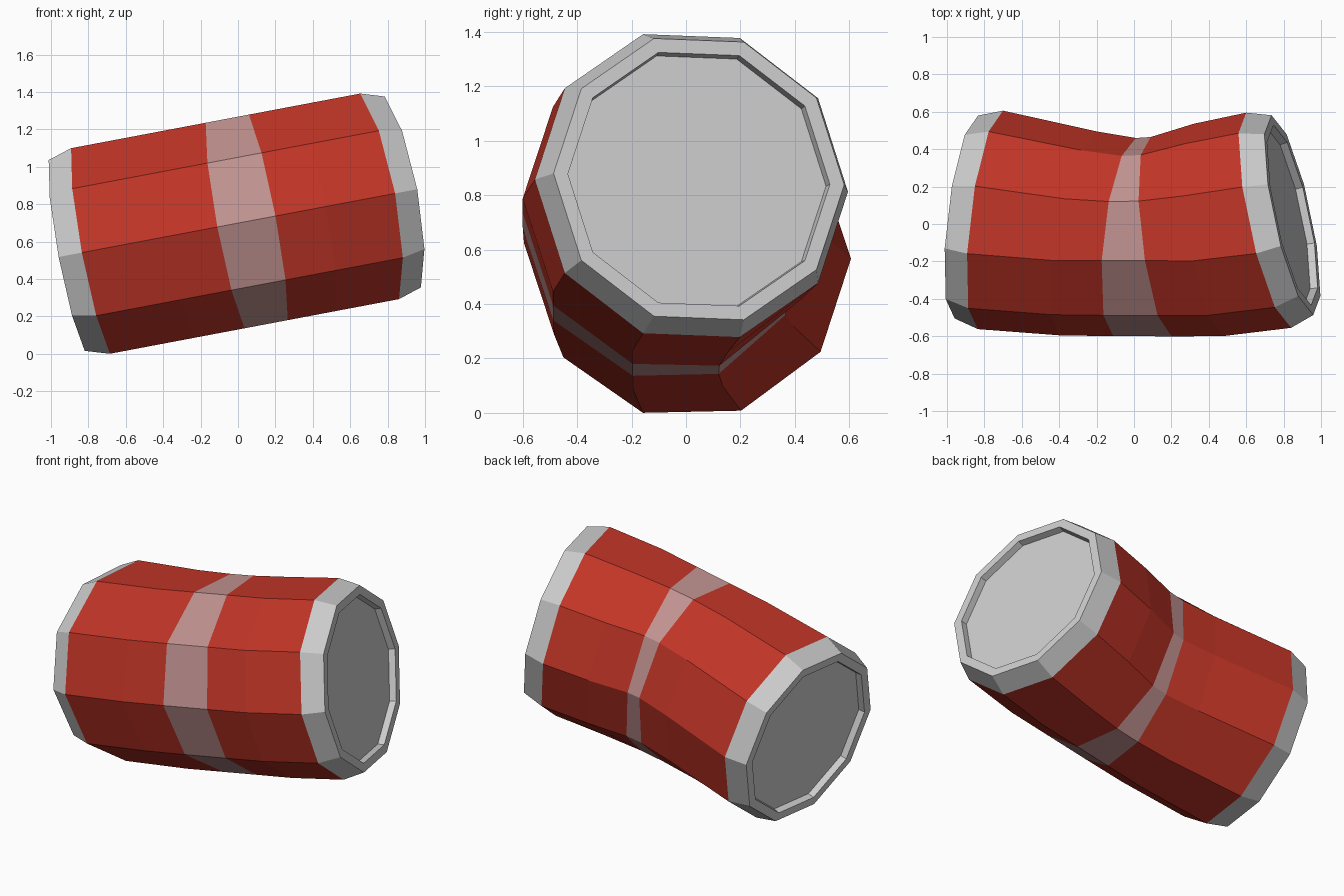
import bpy, bmesh
from math import sin, cos, pi, radians
from mathutils import Vector, Matrix

if "Cube" in bpy.data.objects:
    bpy.data.objects.remove(bpy.data.objects["Cube"])

SIDES, R = 10, 0.588
# can frame: long axis tipped up toward +x
PLACE = Matrix.Translation((-0.015, 0, 0.696)) @ Matrix.Rotation(radians(-10.7), 4, 'Y')

# stations along the bent body: axis position, y offset, yaw, dent depth on the back
STATIONS = [(-0.766, 0.022, 6.7, 0), (-0.290, -0.016, 10, 0.068), (-0.036, -0.015, 6, 0.110),
            (0.163, -0.015, -5.5, 0.105), (0.4175, -0.017, -7.5, 0.030), (0.748, 0.020, -12, 0)]


def ring(station, r=R, off=0.0):
    u, y, yaw, dent = station
    a = radians(yaw)
    pts = []
    for i in range(SIDES):
        t = 2 * pi * i / SIDES
        c = cos(t)
        pts.append(PLACE @ Vector((u + off * cos(a) + r * c * sin(a),
                                   y - off * sin(a) + r * c * cos(a) - dent * max(0, c) ** 0.75,
                                   r * sin(t))))
    return pts


def material(name, color):
    m = bpy.data.materials.new(name)
    m.diffuse_color = (*color, 1)
    m.use_nodes = True
    m.node_tree.nodes["Principled BSDF"].inputs["Base Color"].default_value = m.diffuse_color
    return m


def loft(name, rings, mat=None, cap=False):
    bm = bmesh.new()
    loops = [[bm.verts.new(p) for p in pts] for pts in rings]
    for a, b in zip(loops, loops[1:]):
        for i in range(SIDES):
            j = (i + 1) % SIDES
            bm.faces.new((a[i], b[i], b[j], a[j]))
    if cap:
        bm.faces.new(loops[-1])
    me = bpy.data.meshes.new(name)
    bm.to_mesh(me)
    bm.free()
    if mat:
        me.materials.append(mat)
    ob = bpy.data.objects.new(name, me)
    bpy.context.collection.objects.link(ob)
    return ob


red = material("red_paint", (0.53, 0.035, 0.02))
pale = material("pale_band", (0.53, 0.29, 0.28))

# painted body and centre stripe
S = [ring(s) for s in STATIONS]
loft("body_left", S[0:3], red)
loft("stripe", S[2:4], pale)
loft("body_right", S[3:6], red)

# bare metal ends: shoulder, flat rim, recessed lid
for name, st, d in (("left_end", STATIONS[0], -1), ("right_end", STATIONS[-1], 1)):
    profile = [(R, 0), (0.546, 0.132), (0.492, 0.132), (0.486, 0.092)]
    ob = loft(name, [ring(st, r, d * o) for r, o in profile], cap=True)
    if d < 0:
        ob.data.flip_normals()

# outward normals everywhere
for ob in bpy.context.collection.objects:
    mid = PLACE.translation
    f = ob.data.polygons[0]
    if f.normal.dot(f.center - mid) < 0:
        ob.data.flip_normals()
    bm = bmesh.new()
    bm.from_mesh(ob.data)
    if ob.name.endswith("end"):
        # lid faces away from the can centre
        lid = max(bm.faces, key=lambda q: len(q.verts))
        lid.normal_update()
        if lid.normal.dot(lid.calc_center_median() - mid) < 0:
            lid.normal_flip()
    bm.to_mesh(ob.data)
    bm.free()
